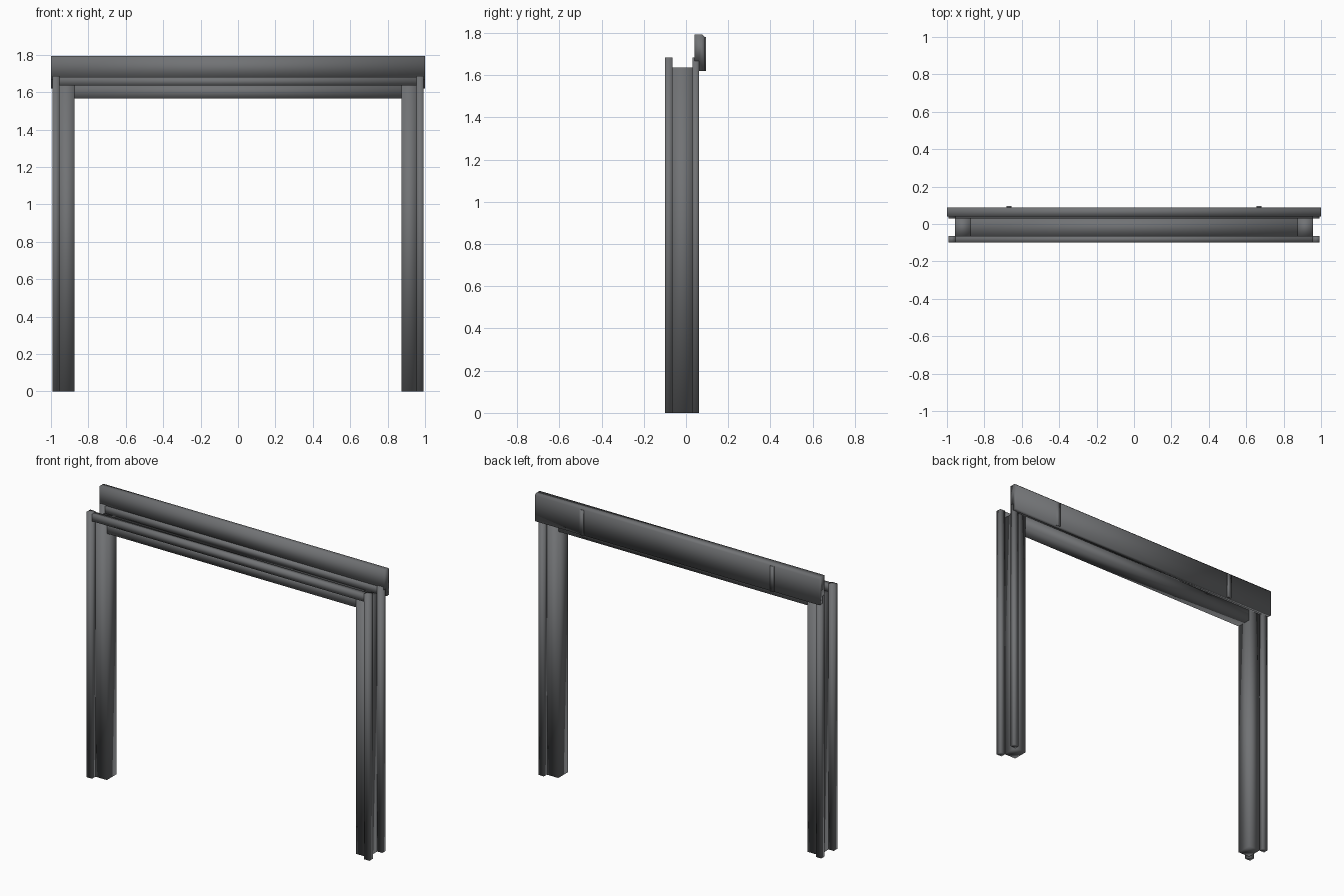
import bpy
import bmesh

cube = bpy.data.objects.get("Cube")
if cube:
    bpy.data.objects.remove(cube, do_unlink=True)

COLOR = (0.165, 0.17, 0.177, 1.0)
metal = bpy.data.materials.new("dark_grey_metal")
metal.use_nodes = True
metal.diffuse_color = COLOR
metal.node_tree.nodes["Principled BSDF"].inputs["Base Color"].default_value = COLOR


def extrude_profile(name, profile, start, end, place):
    """Sweep a closed outline from start to end; place(a, b, t) gives the point."""
    bm = bmesh.new()
    rings = [[bm.verts.new(place(a, b, t)) for a, b in profile] for t in (start, end)]
    n = len(profile)
    for i in range(n):
        j = (i + 1) % n
        bm.faces.new((rings[0][i], rings[0][j], rings[1][j], rings[1][i]))
    for ring in rings:
        bm.faces.new(ring)
    bmesh.ops.recalc_face_normals(bm, faces=bm.faces)
    mesh = bpy.data.meshes.new(name)
    bm.to_mesh(mesh)
    bm.free()
    mesh.shade_smooth()
    mesh.materials.append(metal)
    obj = bpy.data.objects.new(name, mesh)
    bpy.context.collection.objects.link(obj)
    return obj


def box(name, x, y, z):
    outline = [(x[0], y[0]), (x[1], y[0]), (x[1], y[1]), (x[0], y[1])]
    return extrude_profile(name, outline, z[0], z[1], lambda a, b, t: (a, b, t))


# Shared section sizes
WEB_Y = (-0.066, 0.032)
RAILS_Y = {"front": (-0.1, -0.064), "back": (0.03, 0.062)}
WEB_TOP = 1.637
RAIL_TOP = 1.685
INNER, WEB_OUT, OUTER = 0.875, 0.957, 0.993

# Posts with two edge rails each, mirrored left and right
for side, s in (("left", 1), ("right", -1)):
    box(side + "_post", sorted((s * INNER, s * WEB_OUT)), WEB_Y, (0, WEB_TOP))
    for face, y in RAILS_Y.items():
        box(f"{side}_{face}_post_rail", sorted((s * 0.955, s * OUTER)), y, (0, RAIL_TOP))

# Header beam between the posts and its two rails
box("header_beam", (-INNER, INNER), WEB_Y, (1.565, WEB_TOP))
for face, y in RAILS_Y.items():
    box(face + "_header_rail", (-0.955, 0.955), y, (1.635, 1.68))

# Cover strip with a back lip hooked over the rear rail
cover = [(0.04, 1.793), (0.078, 1.793), (0.089, 1.782), (0.089, 1.62),
         (0.061, 1.62), (0.061, 1.668), (0.04, 1.668)]
extrude_profile("header_cover", cover, -1, 1, lambda a, b, t: (t, a, b))

# Thin clips on the back of the cover
for side, s in (("left", 1), ("right", -1)):
    box(side + "_cover_clip", sorted((s * 0.655, s * 0.683)), (0.085, 0.095), (1.62, 1.78))
